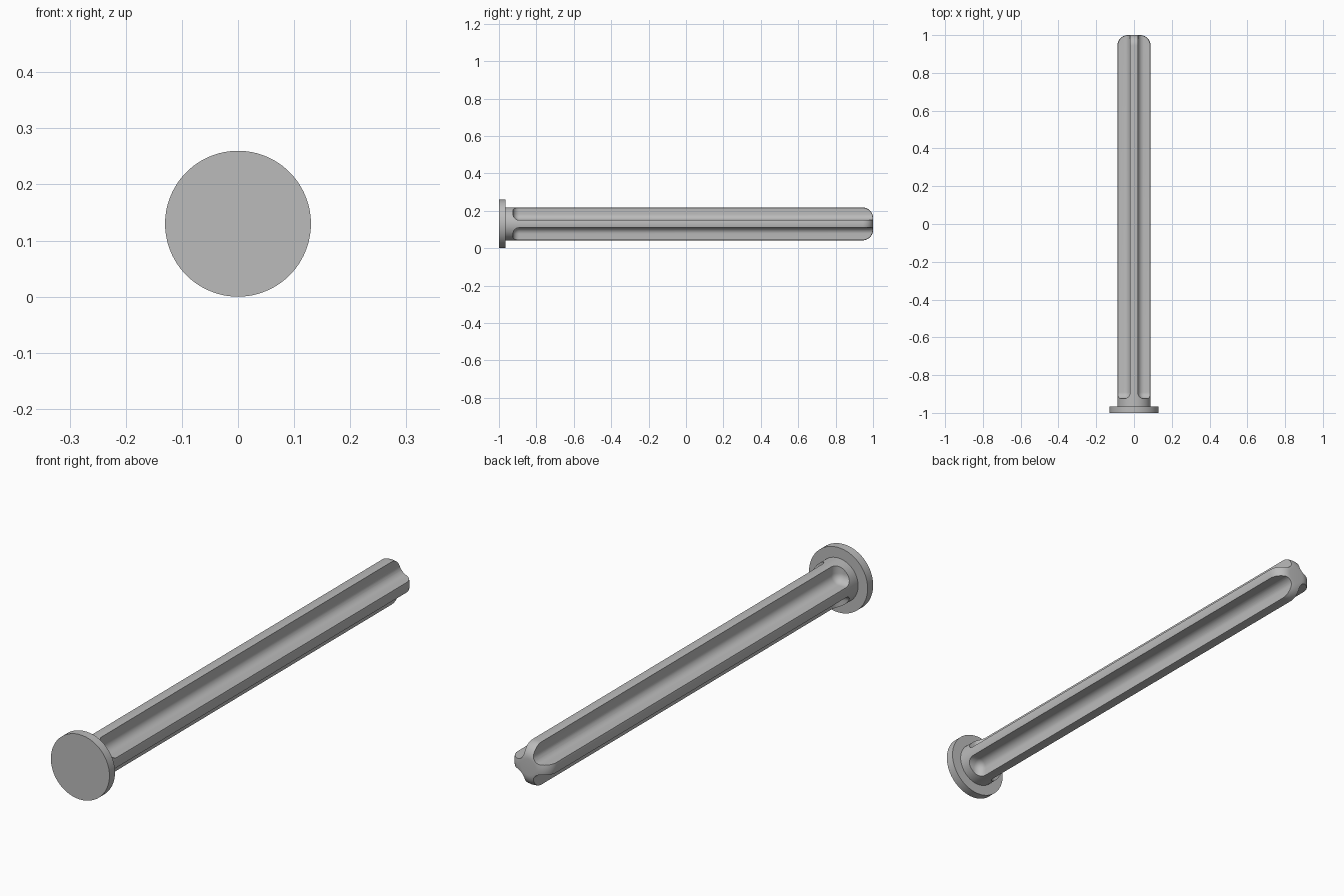
import bpy, bmesh, math
from mathutils import Matrix, Vector

cube = bpy.data.objects.get("Cube")
if cube:
    bpy.data.objects.remove(cube, do_unlink=True)

AXIS_Z = 0.13      # height of the pin's centre line
SHAFT_R = 0.088
HEAD_R = 0.13
HEAD_Y = -0.965    # back of the head
ROUND = 0.056      # rounding of the shaft tip
RIB = 0.02         # half thickness of each rib

metal = bpy.data.materials.new("plain grey")
metal.use_nodes = True
grey = (0.5, 0.5, 0.5, 1)
metal.diffuse_color = grey
metal.node_tree.nodes["Principled BSDF"].inputs["Base Color"].default_value = grey


def add_object(name, bm):
    bmesh.ops.recalc_face_normals(bm, faces=bm.faces)
    mesh = bpy.data.meshes.new(name)
    bm.to_mesh(mesh)
    bm.free()
    mesh.materials.append(metal)
    obj = bpy.data.objects.new(name, mesh)
    bpy.context.collection.objects.link(obj)
    return obj


def lathe(name, profile, steps=96):
    """Turn (radius, y) points around the centre line."""
    bm = bmesh.new()
    centre = Vector((0, 0, AXIS_Z))
    verts = [bm.verts.new((r, y, AXIS_Z)) for r, y in profile]
    edges = [bm.edges.new(pair) for pair in zip(verts, verts[1:])]
    bmesh.ops.spin(bm, geom=verts + edges, cent=centre, axis=(0, 1, 0),
                   angle=math.tau, steps=steps)
    bmesh.ops.remove_doubles(bm, verts=bm.verts, dist=1e-5)
    return add_object(name, bm)


def groove_cutter(sx, sz):
    """Rounded box that leaves a filleted channel between two ribs."""
    bm = bmesh.new()
    size, start, end = 0.3, -0.925, 1.3
    bmesh.ops.create_cube(bm, size=1, matrix=Matrix.Translation(
        (sx * (RIB + size / 2), (start + end) / 2, AXIS_Z + sz * (RIB + size / 2)))
        @ Matrix.Diagonal((size, end - start, size, 1)))
    bmesh.ops.bevel(bm, geom=bm.edges[:], offset=0.034, segments=10,
                    profile=0.5, affect='EDGES')
    cutter = add_object("groove_cutter", bm)
    cutter.hide_render = True
    return cutter


def smooth(obj):
    bpy.ops.object.select_all(action='DESELECT')
    obj.select_set(True)
    bpy.context.view_layer.objects.active = obj
    bpy.ops.object.shade_smooth_by_angle(angle=math.radians(25))


# Head disc
head = lathe("head", [(0, -1), (HEAD_R, -1), (HEAD_R, HEAD_Y), (0, HEAD_Y)])
smooth(head)

# Shaft with a rounded tip
tip = []
for i in range(13):
    a = math.pi / 2 * i / 12
    tip.append((SHAFT_R - ROUND + ROUND * math.cos(a), 1 - ROUND + ROUND * math.sin(a)))
shaft = lathe("shaft", [(0, HEAD_Y), (SHAFT_R, HEAD_Y)] + tip + [(0, 1)])

# Four long grooves leaving a cross of ribs
bpy.context.view_layer.objects.active = shaft
for sx in (-1, 1):
    for sz in (-1, 1):
        cutter = groove_cutter(sx, sz)
        mod = shaft.modifiers.new("groove", 'BOOLEAN')
        mod.operation = 'DIFFERENCE'
        mod.solver = 'EXACT'
        mod.object = cutter
        bpy.ops.object.modifier_apply(modifier=mod.name)
        bpy.data.objects.remove(cutter, do_unlink=True)
smooth(shaft)
